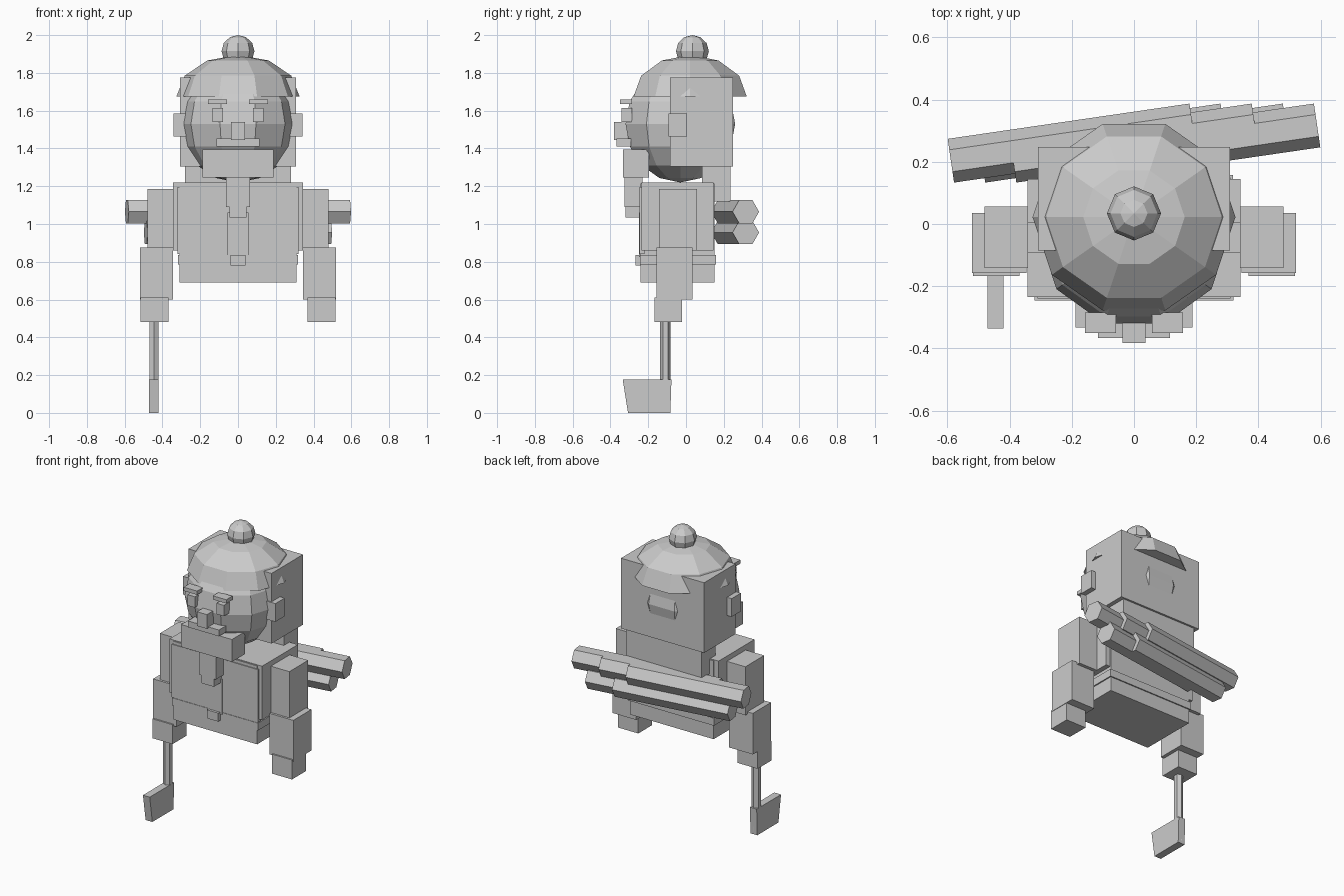
import bpy, bmesh, math
from mathutils import Matrix, Vector

if "Cube" in bpy.data.objects:
    bpy.data.objects.remove(bpy.data.objects["Cube"])

grey = bpy.data.materials.new("plain_grey")
grey.diffuse_color = (0.6, 0.6, 0.6, 1)
grey.use_nodes = True
grey.node_tree.nodes["Principled BSDF"].inputs["Base Color"].default_value = grey.diffuse_color


def finish(name, bm):
    bmesh.ops.recalc_face_normals(bm, faces=bm.faces)
    me = bpy.data.meshes.new(name)
    bm.to_mesh(me)
    bm.free()
    me.materials.append(grey)
    ob = bpy.data.objects.new(name, me)
    bpy.context.collection.objects.link(ob)
    return ob


def box(name, x0, x1, y0, y1, z0, z1):
    bm = bmesh.new()
    size = Vector((x1 - x0, y1 - y0, z1 - z0))
    mid = Vector((x0 + x1, y0 + y1, z0 + z1)) / 2
    bmesh.ops.create_cube(bm, size=1, matrix=Matrix.Translation(mid) @ Matrix.Diagonal((*size, 1)))
    return finish(name, bm)


def centre_box(name, half, *yz):
    return box(name, -half, half, *yz)


def pair(name, x0, x1, *yz):
    box(name + "_right", x0, x1, *yz)
    box(name + "_left", -x1, -x0, *yz)


def ball(name, centre, scale, segs, rings, half=False):
    bm = bmesh.new()
    bmesh.ops.create_uvsphere(bm, u_segments=segs, v_segments=rings, radius=1)
    bmesh.ops.rotate(bm, verts=bm.verts, cent=(0, 0, 0), matrix=Matrix.Rotation(math.pi / 2, 3, 'Z'))
    if half:  # keep the upper half and close it underneath
        bmesh.ops.delete(bm, geom=[v for v in bm.verts if v.co.z < -0.01], context='VERTS')
        bmesh.ops.contextual_create(bm, geom=[e for e in bm.edges if e.is_boundary])
    bmesh.ops.transform(bm, verts=bm.verts, matrix=Matrix.Translation(centre) @ Matrix.Diagonal((*scale, 1)))
    return finish(name, bm)


def hex_bar(name, centre, radius, length, rot):
    bm = bmesh.new()
    bmesh.ops.create_cone(bm, cap_ends=True, segments=6, radius1=radius, radius2=radius, depth=length)
    # put two corners on the y axis
    ys = max(v.co.y for v in bm.verts)
    if ys < radius * 0.95:
        bmesh.ops.rotate(bm, verts=bm.verts, cent=(0, 0, 0), matrix=Matrix.Rotation(math.pi / 6, 3, 'Z'))
    bmesh.ops.transform(bm, verts=bm.verts, matrix=Matrix.Translation(centre) @ rot)
    return finish(name, bm)


# Head, hood, cap and bobble
ball("head", (0, -0.03, 1.53), (0.308, 0.305, 0.31), 10, 8)
centre_box("hood", 0.308, -0.085, 0.248, 1.305, 1.775)
ball("cap", (0, 0.022, 1.675), (0.326, 0.315, 0.22), 10, 6, half=True)
ball("cap_bobble", (0, 0.034, 1.915), (0.087, 0.087, 0.085), 8, 6)
centre_box("collar", 0.28, 0.085, 0.235, 1.12, 1.305)
pair("ear", 0.27, 0.342, -0.093, 0.005, 1.463, 1.585)

# Face
pair("eyebrow", 0.058, 0.158, -0.35, -0.285, 1.635, 1.66)
pair("eye", 0.08, 0.135, -0.342, -0.285, 1.54, 1.613)
centre_box("nose", 0.037, -0.382, -0.31, 1.445, 1.54)
centre_box("moustache", 0.115, -0.367, -0.29, 1.41, 1.452)
centre_box("beard_top", 0.188, -0.333, -0.195, 1.245, 1.395)
centre_box("beard_middle", 0.063, -0.325, -0.23, 1.09, 1.25)
centre_box("beard_tip", 0.045, -0.32, -0.23, 1.035, 1.1)

# Torso and clothes
centre_box("torso", 0.31, -0.24, 0.15, 0.69, 1.215)
centre_box("coat", 0.343, -0.235, 0.145, 0.86, 1.22)
pair("coat_panel", 0.058, 0.32, -0.246, -0.22, 0.84, 1.195)
centre_box("shirt_strip", 0.055, -0.25, -0.22, 0.825, 1.06)
centre_box("belt", 0.318, -0.243, 0.158, 0.785, 0.835)
centre_box("belt_buckle", 0.04, -0.267, -0.22, 0.78, 0.837)

# Arms
pair("upper_arm", 0.34, 0.48, -0.142, 0.057, 0.86, 1.185)
pair("forearm", 0.345, 0.52, -0.157, 0.035, 0.6, 0.875)
pair("hand", 0.368, 0.517, -0.167, -0.02, 0.482, 0.612)

# Log pile carried on the back
tilt = Matrix.Rotation(math.radians(8.3), 4, 'Z') @ Matrix.Rotation(math.pi / 2, 4, 'Y')
for row, (z, xs) in enumerate([(1.065, (-0.2, 0, 0.2)), (0.955, (-0.1, 0.1))]):
    for i, x in enumerate(xs):
        hex_bar(f"log_{row}_{i}", (x, 0.26, z), 0.071, 0.785, tilt)

# Axe held in one hand
hex_bar("axe_handle", (-0.445, -0.109, 0.27), 0.028, 0.5, Matrix.Identity(4))
bm = bmesh.new()
profile = [(-0.335, 0.177), (-0.077, 0.177), (-0.083, 0), (-0.307, 0)]
face = bm.faces.new([bm.verts.new((-0.47, y, z)) for y, z in profile])
new = bmesh.ops.extrude_face_region(bm, geom=[face])["geom"]
bmesh.ops.translate(bm, verts=[g for g in new if isinstance(g, bmesh.types.BMVert)], vec=(0.05, 0, 0))
finish("axe_blade", bm)
